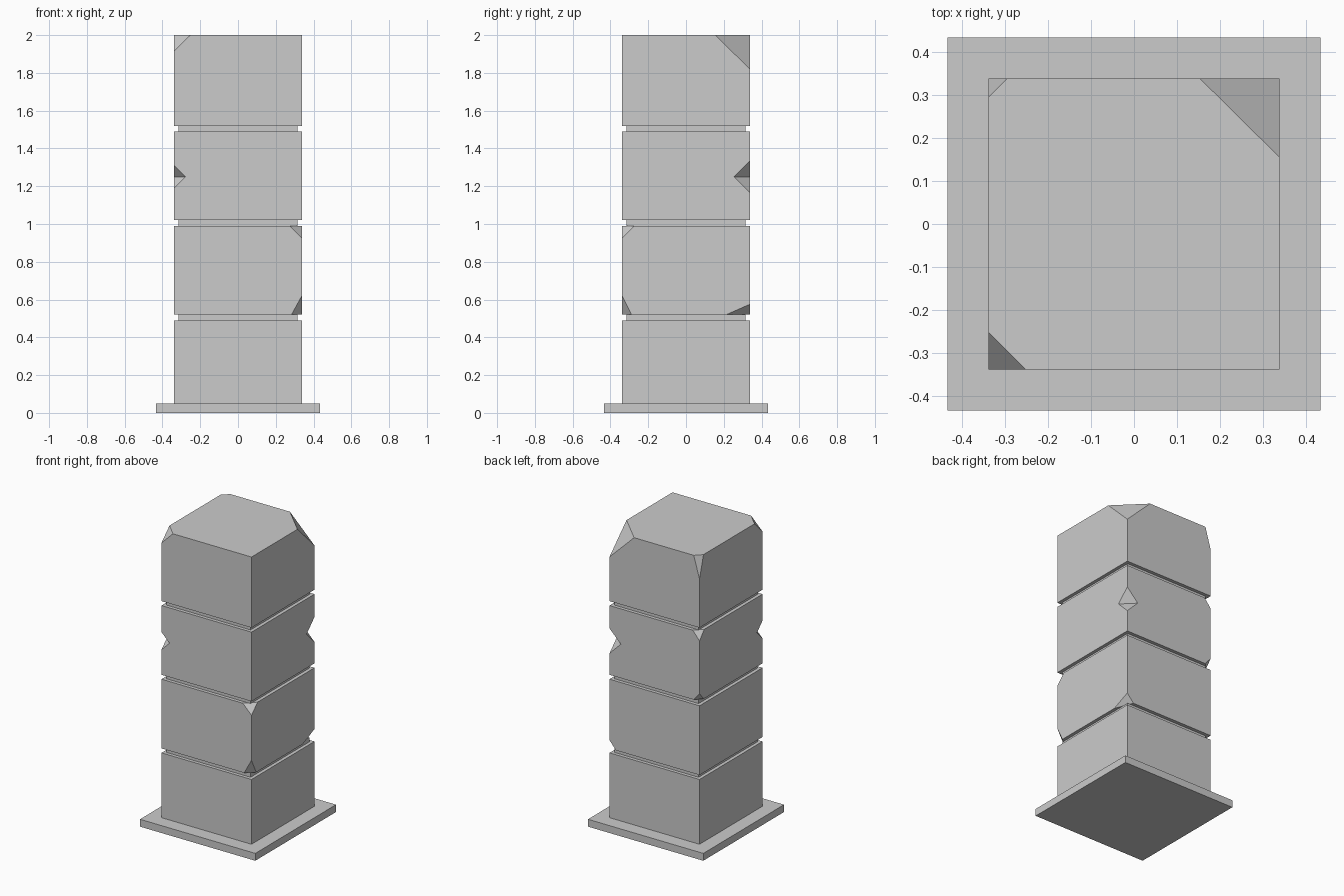
import bpy, bmesh

if "Cube" in bpy.data.objects:
    bpy.data.objects.remove(bpy.data.objects["Cube"])

HALF = 0.338      # half width of the stone blocks
CORE = 0.315      # half width of the recessed joints
PLATE = 0.433     # half width of the base plate
OCTA_FACES = [(a, b, c) for a in (0, 1) for b in (2, 3) for c in (4, 5)]


def add_object(name, bm):
    bmesh.ops.recalc_face_normals(bm, faces=bm.faces)
    mesh = bpy.data.meshes.new(name)
    bm.to_mesh(mesh)
    bm.free()
    obj = bpy.data.objects.new(name, mesh)
    bpy.context.collection.objects.link(obj)
    return obj


def box(name, half, z0, z1):
    bm = bmesh.new()
    bmesh.ops.create_cube(bm, size=2)
    for v in bm.verts:
        v.co = (half * v.co.x, half * v.co.y, z1 if v.co.z > 0 else z0)
    return add_object(name, bm)


def chip(obj, chips):
    """Cut octahedra centred on the block's corners or vertical edges."""
    bm = bmesh.new()
    for sx, sy, z, dx, dy, dz in chips:
        x, y = sx * HALF, sy * HALF
        pts = [(x - dx, y, z), (x + dx, y, z), (x, y - dy, z),
               (x, y + dy, z), (x, y, z - dz), (x, y, z + dz)]
        vs = [bm.verts.new(p) for p in pts]
        for f in OCTA_FACES:
            bm.faces.new([vs[i] for i in f])
    cutter = add_object("chip_cutter", bm)
    cutter.hide_render = True
    mod = obj.modifiers.new("chips", 'BOOLEAN')
    mod.operation = 'DIFFERENCE'
    mod.solver = 'EXACT'
    mod.object = cutter
    bpy.context.view_layer.objects.active = obj
    bpy.ops.object.modifier_apply(modifier=mod.name)
    bpy.data.objects.remove(cutter)


# Base plate
box("base_plate", PLATE, 0, 0.05)

# Stacked blocks: z range and chips (corner signs, height, reach in x, y, z)
blocks = [
    (0.05, 0.49, []),
    (0.52, 0.99, [(1, -1, 0.99, 0.065, 0.065, 0.065),
                  (1, -1, 0.52, 0.055, 0.05, 0.10),
                  (1, 1, 0.52, 0.05, 0.125, 0.055)]),
    (1.02, 1.49, [(-1, -1, 1.25, 0.06, 0.06, 0.06),
                  (1, 1, 1.25, 0.085, 0.085, 0.085),
                  (-1, 1, 1.49, 0.05, 0.05, 0.06),
                  (-1, 1, 1.02, 0.045, 0.045, 0.053)]),
    (1.52, 2.00, [(-1, -1, 2.0, 0.086, 0.086, 0.085),
                  (1, 1, 2.0, 0.185, 0.183, 0.18),
                  (-1, 1, 2.0, 0.043, 0.043, 0.15)]),
]
for i, (z0, z1, chips) in enumerate(blocks, 1):
    block = box(f"block_{i}", HALF, z0, z1)
    if chips:
        chip(block, chips)

# Recessed joints between the blocks
for i in range(3):
    box(f"joint_{i + 1}", CORE, blocks[i][1], blocks[i + 1][0])
